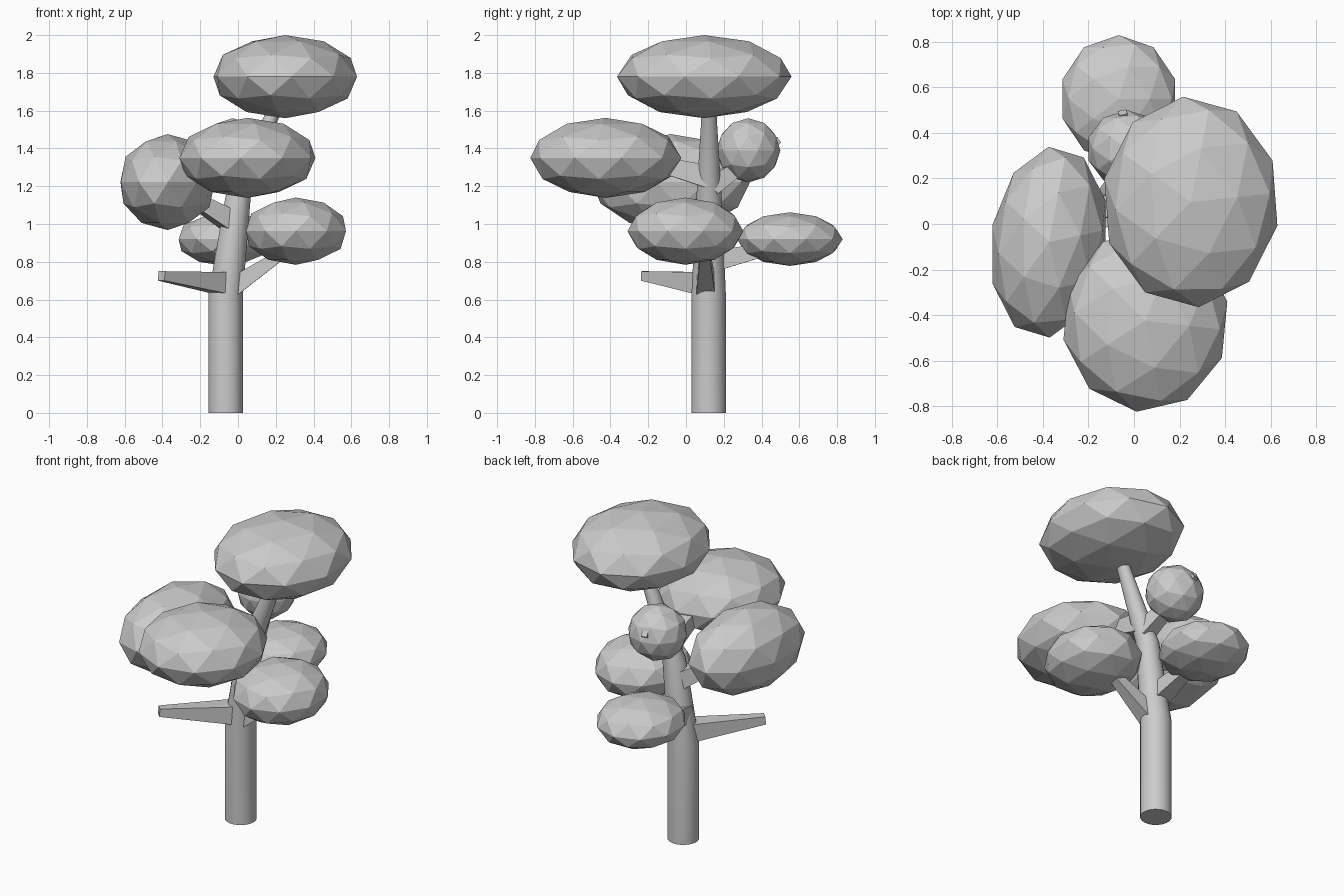
import bpy, bmesh, math
from mathutils import Vector, Matrix

if "Cube" in bpy.data.objects:
    bpy.data.objects.remove(bpy.data.objects["Cube"])


def finish(name, bm):
    bmesh.ops.recalc_face_normals(bm, faces=bm.faces)
    mesh = bpy.data.meshes.new(name)
    bm.to_mesh(mesh)
    bm.free()
    ob = bpy.data.objects.new(name, mesh)
    bpy.context.collection.objects.link(ob)
    return ob


def tube(name, path, sides, normal=None):
    """Tapered tube through (position, radius) points, all rings parallel."""
    pts = [(Vector(p), r) for p, r in path]
    axis = Vector(normal) if normal else pts[-1][0] - pts[0][0]
    rot = axis.to_track_quat('Z', 'Y').to_matrix()
    bm = bmesh.new()
    rings = []
    for co, r in pts:
        ring = []
        for i in range(sides):
            a = 2 * math.pi * (i + 0.5) / sides
            ring.append(bm.verts.new(co + rot @ Vector((r * math.cos(a), r * math.sin(a), 0))))
        rings.append(ring)
    for lo, hi in zip(rings, rings[1:]):
        for i in range(sides):
            j = (i + 1) % sides
            bm.faces.new((lo[i], lo[j], hi[j], hi[i]))
    bm.faces.new(rings[0][::-1])
    bm.faces.new(rings[-1])
    return finish(name, bm)


def foliage(name, centre, radii, spin=0, turn=0):
    """Faceted leaf clump: spin the sphere, stretch it, then turn it."""
    bm = bmesh.new()
    m = (Matrix.Translation(centre) @ Matrix.Rotation(math.radians(turn), 4, 'Z')
         @ Matrix.Diagonal((*radii, 1)) @ Matrix.Rotation(math.radians(spin), 4, 'Z'))
    bmesh.ops.create_icosphere(bm, subdivisions=2, radius=1, matrix=m)
    return finish(name, bm)


# Trunk: straight below, leaning and thinning above
trunk = tube("trunk", [((-0.065, 0.12, 0), 0.092), ((-0.065, 0.12, 0.63), 0.092),
                       ((0.0, 0.122, 1.14), 0.068), ((0.17, 0.122, 1.55), 0.042),
                       ((0.21, 0.122, 1.65), 0.038)], 20, (0, 0, 1))
bpy.context.view_layer.objects.active = trunk
trunk.select_set(True)
bpy.ops.object.shade_smooth_by_angle(angle=math.radians(30))

# Square tapered branches: start, end, half width at each
branches = {
    "bare_branch": ((-0.065, 0.11, 0.685), (-0.405, -0.22, 0.725), 0.06, 0.025),
    "right_branch": ((-0.03, 0.105, 0.665), (0.29, 0.10, 0.88), 0.05, 0.022),
    "back_branch": ((-0.065, 0.12, 0.80), (-0.06, 0.50, 0.88), 0.06, 0.025),
    "left_branch": ((-0.03, 0.12, 1.01), (-0.35, -0.03, 1.20), 0.055, 0.025),
    "front_branch": ((0.03, 0.12, 1.25), (0.05, -0.35, 1.37), 0.06, 0.025),
    "upper_back_branch": ((0.03, 0.13, 1.20), (-0.05, 0.49, 1.445), 0.05, 0.018),
}
for name, (a, b, ra, rb) in branches.items():
    tube(name, [(a, ra * math.sqrt(2)), (b, rb * math.sqrt(2))], 4)

# Leaf clumps
foliage("top_foliage", (0.25, 0.097, 1.78), (0.39, 0.464, 0.22), 5)
foliage("front_foliage", (0.05, -0.425, 1.35), (0.368, 0.402, 0.212), -6)
foliage("left_foliage", (-0.373, -0.08, 1.222), (0.258, 0.425, 0.254), 12, -7)
foliage("right_foliage", (0.307, -0.003, 0.962), (0.278, 0.307, 0.178))
foliage("back_foliage", (-0.067, 0.55, 0.92), (0.26, 0.28, 0.142))
foliage("upper_back_foliage", (-0.03, 0.33, 1.39), (0.178, 0.17, 0.17))
